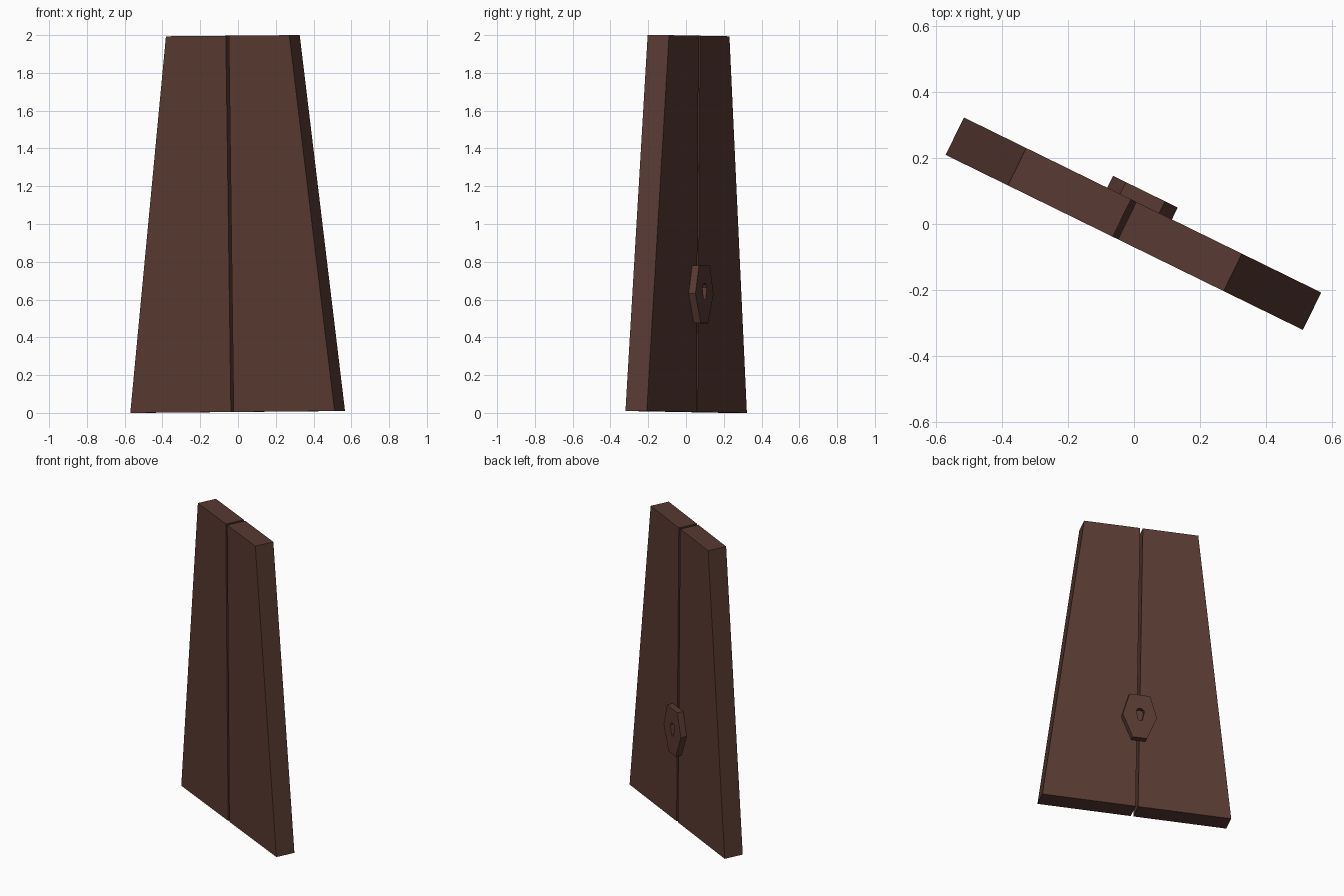
import bpy, bmesh, math
from mathutils import Matrix

if "Cube" in bpy.data.objects:
    bpy.data.objects.remove(bpy.data.objects["Cube"])

# single dark wood colour
wood = bpy.data.materials.new("dark_brown")
wood.diffuse_color = (0.098, 0.042, 0.032, 1)
wood.use_nodes = True
wood.node_tree.nodes["Principled BSDF"].inputs["Base Color"].default_value = wood.diffuse_color

TURN = Matrix.Rotation(math.radians(-26.1), 4, 'Z')   # door stands turned
LEAN = Matrix.Identity(4)
LEAN[2][0] = 0.0083                                    # slightly uneven base and top
PLACE = TURN @ LEAN


def prism(name, outline, back, front):
    """Extrude an (x, z) outline between two depths, then place it."""
    bm = bmesh.new()
    face = bm.faces.new([bm.verts.new((x, back, z)) for x, z in outline])
    ext = bmesh.ops.extrude_face_region(bm, geom=[face])
    verts = [v for v in ext["geom"] if isinstance(v, bmesh.types.BMVert)]
    bmesh.ops.translate(bm, verts=verts, vec=(0, front - back, 0))
    bmesh.ops.recalc_face_normals(bm, faces=bm.faces)
    bm.transform(PLACE)
    mesh = bpy.data.meshes.new(name)
    bm.to_mesh(mesh)
    bm.free()
    mesh.materials.append(wood)
    ob = bpy.data.objects.new(name, mesh)
    bpy.context.collection.objects.link(ob)
    return ob


# two tapering door leaves with a thin leaning gap between them
LOW, HIGH, HALF = 0.005, 1.997, 0.063
prism("left_leaf", [(-0.604, LOW), (-0.011, LOW), (-0.041, HIGH), (-0.394, HIGH)], -HALF, HALF)
prism("right_leaf", [(0.005, LOW), (0.600, LOW), (0.333, HIGH), (-0.023, HIGH)], -HALF, HALF)

# six-sided lock plate on the back
C = -0.012
lock = prism("lock_plate", [(C - 0.066, 0.78), (C + 0.066, 0.78), (C + 0.109, 0.63),
                            (C + 0.045, 0.475), (C - 0.045, 0.475), (C - 0.109, 0.63)],
             HALF - 0.001, 0.103)

# keyhole: round top running into a narrow foot
K = C - 0.003
hole = [(K + 0.026 * math.cos(math.radians(a)), 0.66 + 0.026 * math.sin(math.radians(a)))
        for a in range(-30, 211, 40)]
hole += [(K - 0.012, 0.60), (K + 0.012, 0.60)]
cutter = prism("keyhole_cutter", hole, HALF + 0.015, 0.15)
cutter.hide_render = True
cutter.hide_set(True)
cut = lock.modifiers.new("keyhole", 'BOOLEAN')
cut.operation = 'DIFFERENCE'
cut.solver = 'EXACT'
cut.object = cutter
